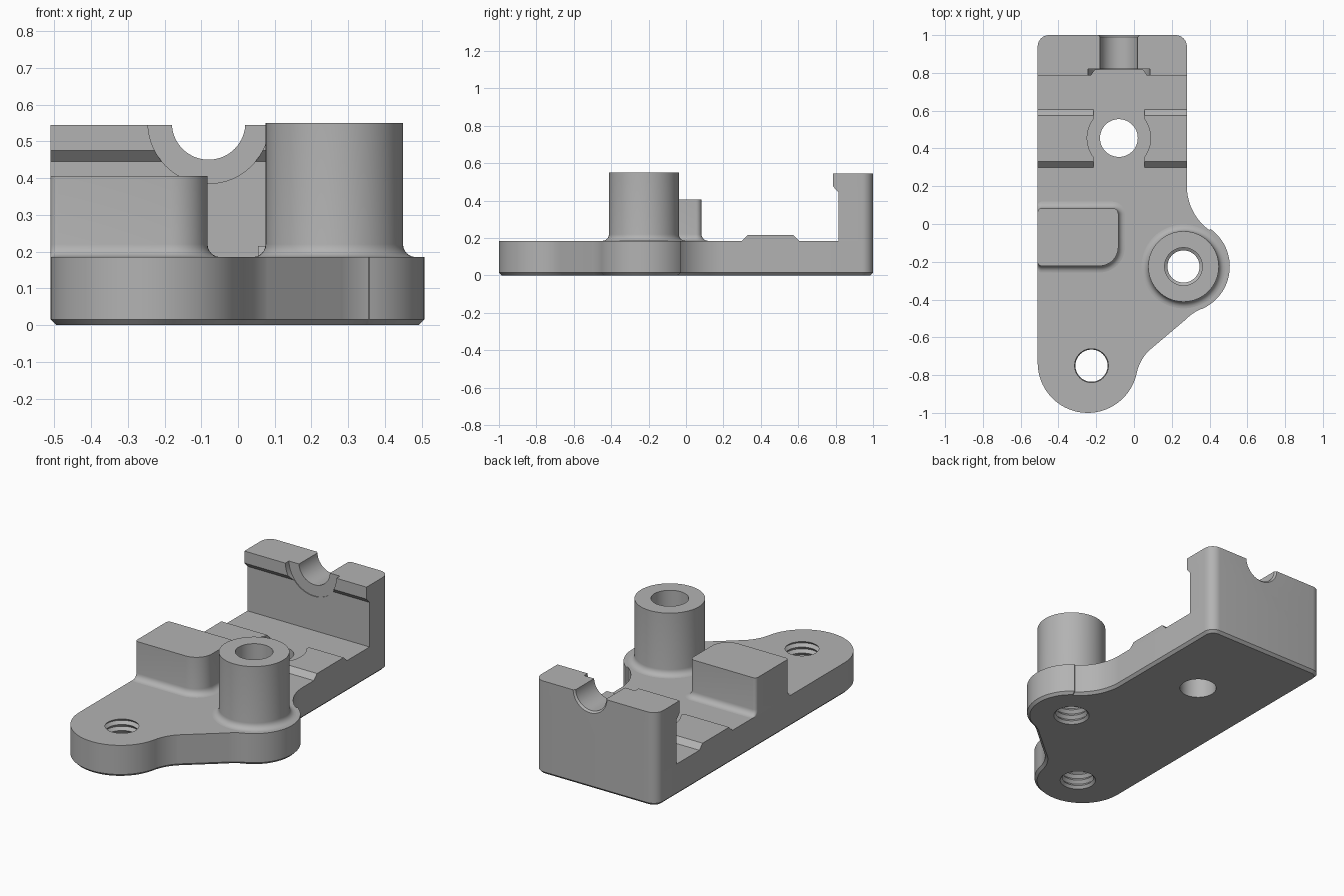
import bpy, bmesh
from math import sin, cos, radians, pi
from mathutils import Vector

old = bpy.data.objects.get("Cube")
if old:
    bpy.data.objects.remove(old, do_unlink=True)

metal = bpy.data.materials.new("cast_grey")
metal.use_nodes = True
GREY = (0.45, 0.45, 0.45, 1)
metal.diffuse_color = GREY
metal.node_tree.nodes["Principled BSDF"].inputs["Base Color"].default_value = GREY

LEFT, RIGHT, DECK, TOP = -0.51, 0.28, 0.185, 0.545
AXIS_X = -0.08                 # centre of the rod channel and dowel hole
POST = (0.262, -0.225)
SCREW = (-0.225, -0.75)
FILLET = 0.035


def arc(cx, cy, r, start, end, steps=16):
    """Plan points along an arc, angles in degrees."""
    angles = [radians(start + (end - start) * i / steps) for i in range(steps + 1)]
    return [(cx + r * cos(a), cy + r * sin(a)) for a in angles]


def loft(name, rings, bevel=None, width=0):
    """Solid through equal rings; bevel picks the edges to cut back."""
    bm = bmesh.new()
    loops = [[bm.verts.new(p) for p in ring] for ring in rings]
    n = len(loops[0])
    for a, b in zip(loops, loops[1:]):
        for i in range(n):
            j = (i + 1) % n
            bm.faces.new((a[i], a[j], b[j], b[i]))
    bm.faces.new(loops[0][::-1])
    bm.faces.new(loops[-1])
    bmesh.ops.recalc_face_normals(bm, faces=bm.faces)
    if bevel:
        test, segments = bevel
        edges = [e for e in bm.edges if all(test(v.co) for v in e.verts)]
        bmesh.ops.bevel(bm, geom=edges, offset=width, segments=segments,
                        profile=0.5, affect='EDGES')
    mesh = bpy.data.meshes.new(name)
    bm.to_mesh(mesh)
    bm.free()
    mesh.materials.append(metal)
    obj = bpy.data.objects.new(name, mesh)
    bpy.context.collection.objects.link(obj)
    return obj


def at_height(points, z):
    return [(x, y, z) for x, y in points]


def lathe(name, centre, profile):
    """Turned solid from (radius, height) pairs."""
    return loft(name, [at_height(arc(*centre, r, 0, 360, 64)[:-1], z) for r, z in profile])


def bar(name, profile, x0, x1, **options):
    """Side profile of (y, z) pairs extruded across x."""
    return loft(name, [[(x, y, z) for y, z in profile] for x in (x0, x1)], **options)


def rod(name, r_front, r_back, y0, y1):
    """Cutter lying along y on the channel axis."""
    return loft(name, [[(x, y, z) for x, z in arc(AXIS_X, TOP + 0.005, r, 0, 360, 64)[:-1]]
                       for r, y in ((r_front, y0), (r_back, y1))])


def cut(targets, cutter):
    for target in targets:
        mod = target.modifiers.new("cut", 'BOOLEAN')
        mod.operation = 'DIFFERENCE'
        mod.solver = 'EXACT'
        mod.object = cutter
        bpy.context.view_layer.objects.active = target
        bpy.ops.object.modifier_apply(modifier=mod.name)
    bpy.data.objects.remove(cutter, do_unlink=True)


def fillet_steps(count=6):
    """(outward offset, height) pairs of the cove at the foot of a part."""
    for i in range(count + 1):
        a = pi / 2 * i / count
        yield FILLET * (1 - sin(a)), DECK + FILLET * (1 - cos(a))


# Base plate: straight left side, round nose, round lobe under the post
outline = (arc(-0.245, -0.735, 0.265, 180, 348, 32)
           + arc(0.249, -0.84, 0.24, 168, 135)
           + arc(0.4535, -0.68, 0.25, 135, 113)
           + arc(*POST, 0.245, -67, 54, 32)
           + arc(0.567, 0.2, 0.287, 234, 180)
           + arc(RIGHT - 0.06, 0.94, 0.06, 0, 90, 8)
           + arc(LEFT + 0.06, 0.94, 0.06, 90, 180, 8))
base_plate = loft("base_plate", [at_height(outline, z) for z in (0, DECK)],
                  bevel=(lambda v: v.z < 0.001, 1), width=0.015)

# Back wall with an overhanging lip
wall_profile = [(0.815, DECK), (1, DECK), (1, TOP), (0.787, TOP), (0.787, 0.475), (0.815, 0.445)]
back_wall = bar("back_wall", wall_profile, LEFT, RIGHT,
                bevel=(lambda v: v.y > 0.999 and abs(v.x) > 0.2, 8), width=0.0)
bpy.data.objects.remove(back_wall, do_unlink=True)


def wall_ring(y_front, z):
    return at_height([(LEFT, y_front), (RIGHT, y_front)]
                     + arc(RIGHT - 0.06, 0.94, 0.06, 0, 90, 8)
                     + arc(LEFT + 0.06, 0.94, 0.06, 90, 180, 8), z)


back_wall = loft("back_wall", [wall_ring(0.815, DECK), wall_ring(0.815, 0.445),
                               wall_ring(0.787, 0.475), wall_ring(0.787, TOP)])
cut([back_wall], rod("lip_relief", 0.165, 0.165, 0.7, 0.82))
cut([back_wall], rod("rod_channel", 0.1, 0.1, 0.7, 1.1))
cut([back_wall], rod("channel_chamfer", 0.1, 0.12, 0.99, 1.01))

# Pair of low pads either side of the dowel hole
pad_profile = [(0.3, DECK), (0.605, DECK), (0.575, 0.215), (0.33, 0.215)]
pads = [bar("left_pad", pad_profile, 0.055, RIGHT),
        bar("right_pad", pad_profile, LEFT, -0.215)]
cut(pads, lathe("pad_relief", (AXIS_X, 0.455), [(0.168, 0.1), (0.168, 0.3)]))


# Stop block flush with the plate's straight side, coved at its foot
def block_ring(d, z):
    x, y0, y1, small = -0.083 + d, -0.222 - d, 0.083 + d, 0.02
    return at_height(arc(LEFT + small, y0 + small, small, 180, 270, 6)
                     + arc(x - 0.1 - d, y0 + 0.1 + d, 0.1 + d, 270, 360, 12)
                     + arc(x - 0.03 - d, y1 - 0.03 - d, 0.03 + d, 0, 90, 8)
                     + arc(LEFT + small, y1 - small, small, 90, 180, 6), z)


stop_block = loft("stop_block", [block_ring(d, z) for d, z in fillet_steps()]
                  + [block_ring(0, 0.405)])

# Tall post with a coved foot
post = lathe("post", POST, [(0.187 + d, z) for d, z in fillet_steps()] + [(0.187, 0.55)])

# Threaded and plain holes
thread = [(0.1 if i % 2 else 0.085, -0.02 + 0.0175 * i) for i in range(13)]
cut([base_plate], lathe("screw_hole", SCREW, thread))
cut([base_plate, post], lathe("post_hole", POST, thread + [(0.1, 0.2), (0.1, 0.6)]))
cut([base_plate], lathe("dowel_hole", (AXIS_X, 0.455), [(0.1, -0.1), (0.1, 0.3)]))

# Smooth the curved faces, keep real edges sharp
bpy.ops.object.select_all(action='DESELECT')
for obj in [base_plate, back_wall, stop_block, post] + pads:
    obj.select_set(True)
bpy.context.view_layer.objects.active = base_plate
bpy.ops.object.shade_smooth_by_angle(angle=radians(30))
